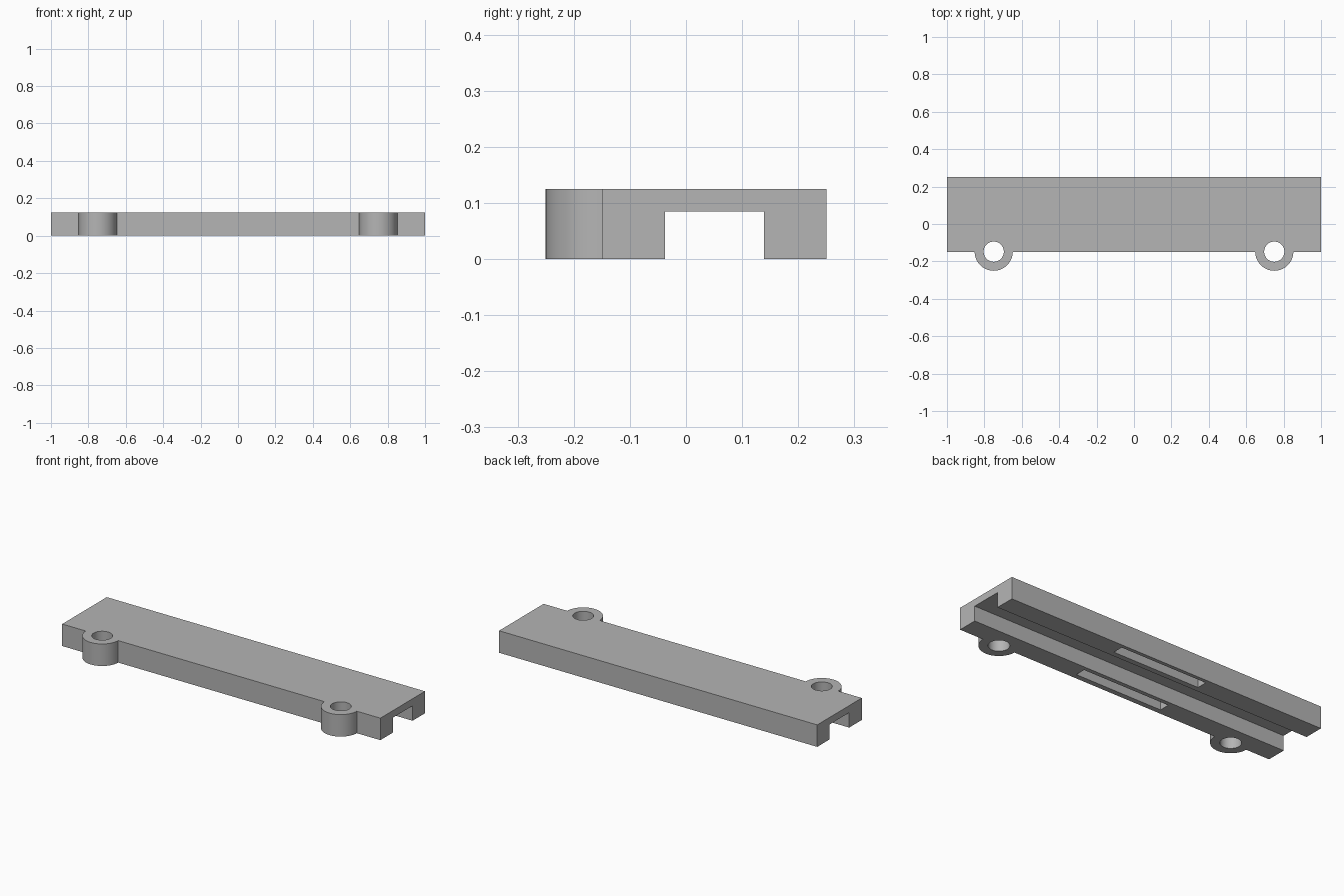
import bpy
import bmesh
import math
from mathutils import Matrix, Vector

HEIGHT = 0.125
FRONT, BACK = -0.15, 0.25
CHANNEL_FRONT, CHANNEL_BACK = -0.037, 0.139
CHANNEL_TOP = 0.085
LUG_X, LUG_RADIUS, HOLE_RADIUS = 0.75, 0.102, 0.054

default = bpy.data.objects.get("Cube")
if default:
    bpy.data.objects.remove(default, do_unlink=True)

grey = bpy.data.materials.new("mid_grey")
grey.use_nodes = True
colour = (0.46, 0.46, 0.46, 1)
grey.diffuse_color = colour
grey.node_tree.nodes["Principled BSDF"].inputs["Base Color"].default_value = colour


def finish(name, bm):
    bmesh.ops.recalc_face_normals(bm, faces=bm.faces)
    mesh = bpy.data.meshes.new(name)
    bm.to_mesh(mesh)
    bm.free()
    mesh.materials.append(grey)
    obj = bpy.data.objects.new(name, mesh)
    bpy.context.collection.objects.link(obj)
    return obj


def box(name, low, high):
    low, high = Vector(low), Vector(high)
    bm = bmesh.new()
    place = Matrix.Translation((low + high) / 2) @ Matrix.Diagonal((*(high - low), 1))
    bmesh.ops.create_cube(bm, size=1, matrix=place)
    return finish(name, bm)


def cylinder(name, x, y, radius, z0, z1):
    bm = bmesh.new()
    bmesh.ops.create_cone(bm, cap_ends=True, segments=64, radius1=radius, radius2=radius,
                          depth=z1 - z0, matrix=Matrix.Translation((x, y, (z0 + z1) / 2)))
    return finish(name, bm)


def combine(target, tool, operation):
    tool.hide_render = True
    mod = target.modifiers.new(tool.name, "BOOLEAN")
    mod.operation = operation
    mod.solver = "EXACT"
    mod.object = tool
    bpy.ops.object.select_all(action="DESELECT")
    bpy.context.view_layer.objects.active = target
    target.select_set(True)
    bpy.ops.object.modifier_apply(modifier=mod.name)
    bpy.data.objects.remove(tool, do_unlink=True)


# Channelled bar: U-shaped section extruded along its length
section = [(FRONT, 0), (CHANNEL_FRONT, 0), (CHANNEL_FRONT, CHANNEL_TOP),
           (CHANNEL_BACK, CHANNEL_TOP), (CHANNEL_BACK, 0), (BACK, 0),
           (BACK, HEIGHT), (FRONT, HEIGHT)]
bm = bmesh.new()
end = bm.faces.new([bm.verts.new((-1, y, z)) for y, z in section])
extruded = bmesh.ops.extrude_face_region(bm, geom=[end])["geom"]
bmesh.ops.translate(bm, vec=(2, 0, 0),
                    verts=[v for v in extruded if isinstance(v, bmesh.types.BMVert)])
bar = finish("channel_bar", bm)

# Screw lugs with through holes on the front edge
for side in (-1, 1):
    x, y = side * LUG_X, BACK - 0.5 + LUG_RADIUS
    combine(bar, cylinder("lug", x, y, LUG_RADIUS, 0, HEIGHT), "UNION")
    combine(bar, cylinder("screw_hole", x, y, HOLE_RADIUS, -0.1, HEIGHT + 0.1), "DIFFERENCE")

# Blind slots in the underside of both rails
for y in ((FRONT + CHANNEL_FRONT) / 2 + 0.003, (CHANNEL_BACK + BACK) / 2 + 0.005):
    combine(bar, box("slot", (-0.272, y - 0.03, -0.1), (0.272, y + 0.03, CHANNEL_TOP)),
            "DIFFERENCE")

bpy.ops.object.shade_smooth_by_angle(angle=math.radians(30))
